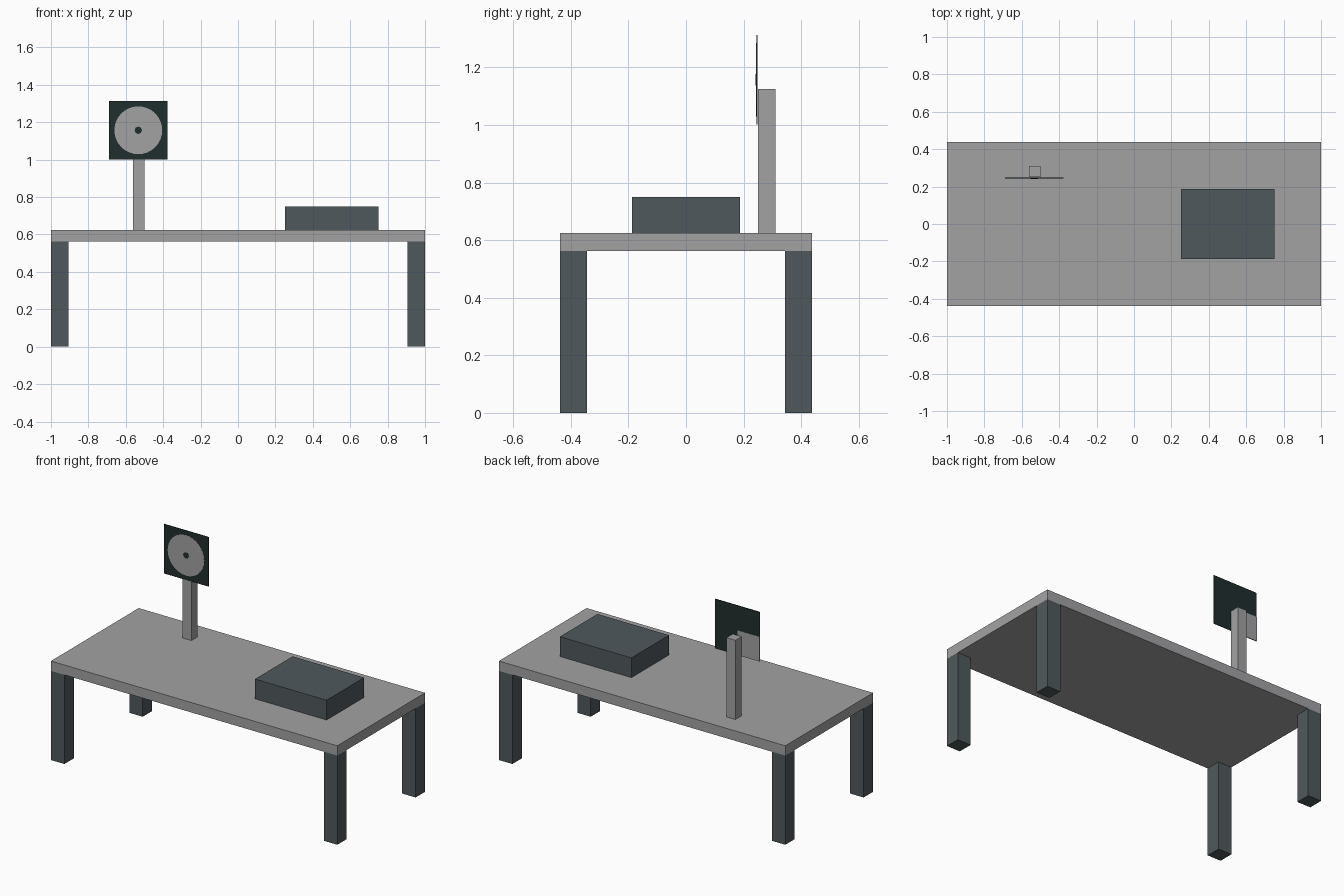
import bpy
import math

if "Cube" in bpy.data.objects:
    bpy.data.objects.remove(bpy.data.objects["Cube"])


def material(name, rgb):
    """Flat colour given as sRGB 0-255, stored as linear."""
    m = bpy.data.materials.new(name)
    lin = [((c / 255 + 0.055) / 1.055) ** 2.4 for c in rgb]
    m.diffuse_color = (*lin, 1.0)
    m.use_nodes = True
    m.node_tree.nodes["Principled BSDF"].inputs["Base Color"].default_value = m.diffuse_color
    return m


LIGHT = material("light_grey", (162, 162, 164))
SLATE = material("slate_grey", (80, 89, 92))
DARK = material("dark_green_black", (32, 45, 45))


def box(name, lo, hi, mat):
    """Axis-aligned box between two corners."""
    bpy.ops.mesh.primitive_cube_add(size=1)
    ob = bpy.context.object
    ob.name = name
    ob.location = [(a + b) / 2 for a, b in zip(lo, hi)]
    ob.scale = [b - a for a, b in zip(lo, hi)]
    bpy.ops.object.transform_apply(location=True, scale=True)
    ob.data.materials.append(mat)
    return ob


def disc(name, centre, radius, depth, sides, mat):
    """Thin plate facing the front."""
    bpy.ops.mesh.primitive_cylinder_add(vertices=sides, radius=radius, depth=depth,
                                        location=centre,
                                        rotation=(math.pi / 2, 0, 0))
    ob = bpy.context.object
    ob.name = name
    ob.data.materials.append(mat)
    return ob


# Table top and four corner legs
W, D, LEG, H = 1.0, 0.4375, 0.094, 0.5625
box("table_top", (-W, -D, H), (W, D, 0.625), LIGHT)
for sx, side in ((-1, "left"), (1, "right")):
    for sy, end in ((-1, "front"), (1, "back")):
        xs = sorted((sx * W, sx * (W - LEG)))
        ys = sorted((sy * D, sy * (D - LEG)))
        box(f"leg_{end}_{side}", (xs[0], ys[0], 0), (xs[1], ys[1], H), SLATE)

# Block resting on the table
box("block", (0.25, -0.1875, 0.625), (0.75, 0.1875, 0.75), SLATE)

# Post with a square target board on its front
CX, CZ, HALF = -0.533, 1.157, 0.156
box("post", (-0.5625, 0.25, 0.625), (-0.5, 0.3105, 1.125), LIGHT)
box("board", (CX - HALF, 0.244, CZ - HALF), (CX + HALF, 0.248, CZ + HALF), DARK)

# Painted disc and hub on the front, painted lower quarter on the back
disc("target_disc", (CX, 0.2435, CZ), 0.128, 0.002, 32, LIGHT)
disc("target_hub", (CX, 0.2425, CZ), 0.02, 0.002, 8, DARK)
box("back_patch", (CX - HALF, 0.2475, CZ - HALF), (CX, 0.249, CZ), LIGHT)
